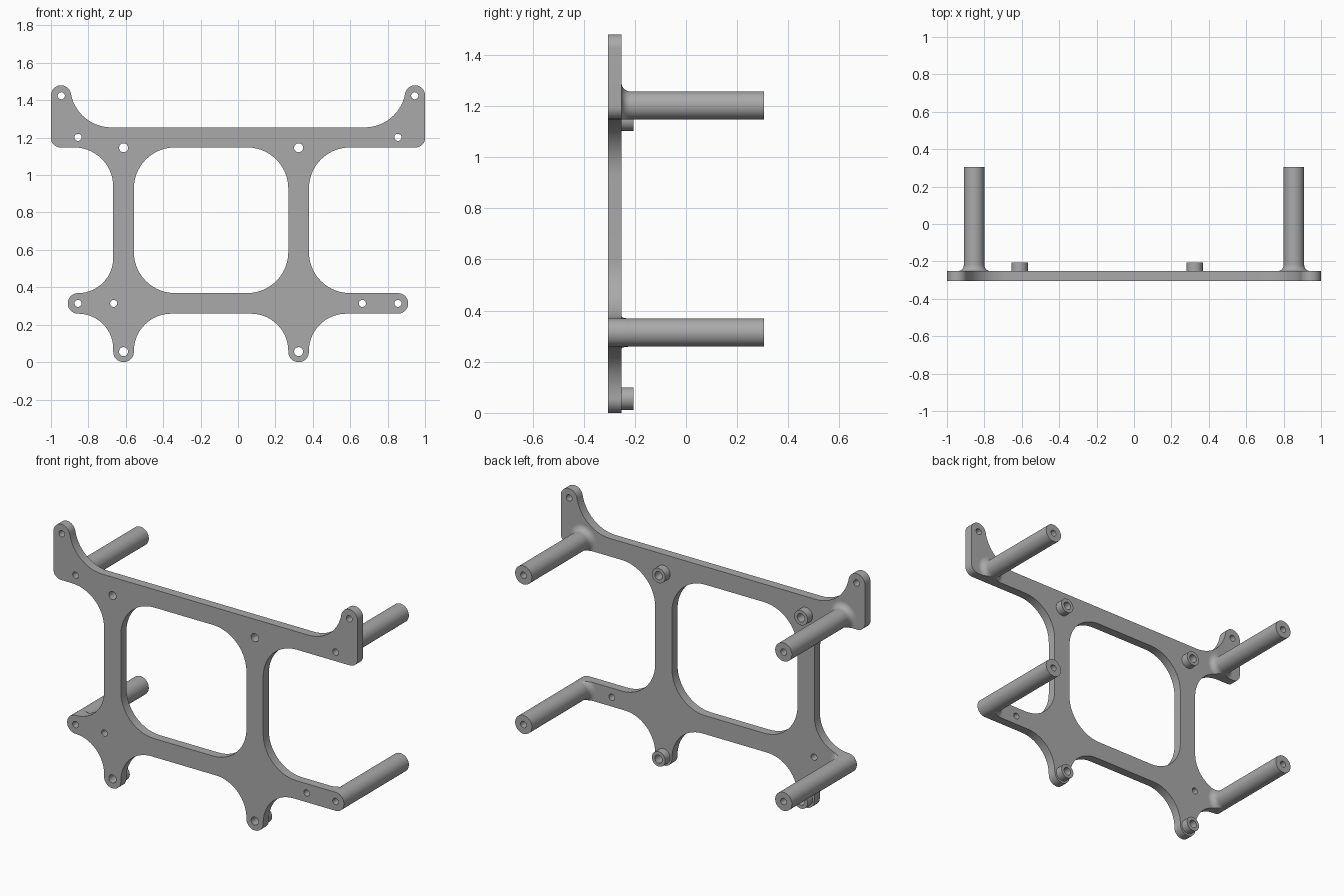
import bpy, bmesh, math
from mathutils import Vector, Matrix

cube = bpy.data.objects.get("Cube")
if cube:
    bpy.data.objects.remove(cube, do_unlink=True)

grey = bpy.data.materials.new("plain grey")
grey.use_nodes = True
colour = (0.4, 0.4, 0.4, 1)
grey.diffuse_color = colour
grey.node_tree.nodes["Principled BSDF"].inputs["Base Color"].default_value = colour

FRONT, BACK, END = -0.305, -0.252, 0.305
POST_R, BORE_R = 0.055, 0.019


def rounded(corners, steps=14):
    """Turn (x, z, radius) corners into a closed outline with tangent arcs."""
    points = []
    for i, (x, z, r) in enumerate(corners):
        p = Vector((x, z))
        a = (Vector(corners[i - 1][:2]) - p).normalized()
        b = (Vector(corners[(i + 1) % len(corners)][:2]) - p).normalized()
        half = a.angle(b) / 2
        centre = p + (a + b).normalized() * r / math.sin(half)
        start = p + a * r / math.tan(half) - centre
        sweep = start.angle_signed(p + b * r / math.tan(half) - centre)
        for k in range(steps + 1):
            # angle_signed is clockwise positive
            points.append(centre + Matrix.Rotation(-sweep * k / steps, 2) @ start)
    return points


def circle(x, z, r, steps=32):
    return [Vector((x + r * math.cos(math.tau * k / steps),
                    z + r * math.sin(math.tau * k / steps))) for k in range(steps)]


def finish(name, bm):
    bmesh.ops.remove_doubles(bm, verts=bm.verts, dist=0.0005)
    bmesh.ops.recalc_face_normals(bm, faces=bm.faces)
    mesh = bpy.data.meshes.new(name)
    bm.to_mesh(mesh)
    bm.free()
    mesh.materials.append(grey)
    obj = bpy.data.objects.new(name, mesh)
    bpy.context.collection.objects.link(obj)
    return obj


def slab(name, loops, y0, y1):
    """Filled outline with holes, extruded along y."""
    curve = bpy.data.curves.new(name + " outline", "CURVE")
    curve.dimensions, curve.fill_mode = "2D", "BOTH"
    curve.extrude = (y1 - y0) / 2
    for loop in loops:
        spline = curve.splines.new("POLY")
        spline.points.add(len(loop) - 1)
        for sp, p in zip(spline.points, loop):
            sp.co = (p.x, p.y, 0, 1)
        spline.use_cyclic_u = True
    temp = bpy.data.objects.new(name + " outline", curve)
    bpy.context.collection.objects.link(temp)
    bpy.context.view_layer.update()
    mesh = bpy.data.meshes.new_from_object(
        temp.evaluated_get(bpy.context.evaluated_depsgraph_get()))
    bpy.data.objects.remove(temp, do_unlink=True)
    bm = bmesh.new()
    bm.from_mesh(mesh)
    bpy.data.meshes.remove(mesh)
    bm.transform(Matrix.Translation((0, (y0 + y1) / 2, 0)) @ Matrix.Rotation(math.pi / 2, 4, "X"))
    return finish(name, bm)


def lathe(name, x, z, profile, steps=40):
    """Closed (radius, y) profile spun around a y-aligned axis."""
    bm = bmesh.new()
    rings = [[bm.verts.new((x + r * math.cos(math.tau * k / steps), y,
                            z + r * math.sin(math.tau * k / steps)))
              for k in range(steps)] for r, y in profile]
    for i, ring in enumerate(rings):
        other = rings[i - 1]
        for k in range(steps):
            n = (k + 1) % steps
            bm.faces.new((ring[k], ring[n], other[n], other[k]))
    return finish(name, bm)


def tube(name, x, z, inner, outer, y0, y1):
    return lathe(name, x, z, [(inner, y0), (outer, y0), (outer, y1), (inner, y1)])


# Key lines of the frame: two crossbars and two columns
TOP, UNDER, BAR_TOP, BAR_LOW = 1.255, 1.148, 0.369, 0.259
L0, L1, R0, R1 = -0.667, -0.557, 0.269, 0.379
ARM = 0.91

ear = [(-1, UNDER, 0.05), (-1, 1.48, 0.054), (-0.902, 1.48, 0.054), (-0.859, TOP, 0.22)]
right_ear = [(-x, z, r) for x, z, r in reversed(ear)]
outline = rounded(ear + right_ear + [
    (R1, UNDER, 0.22), (R1, BAR_TOP, 0.22),
    (ARM, BAR_TOP, 0.0545), (ARM, BAR_LOW, 0.0545),
    (R1, BAR_LOW, 0.2), (R1, 0, 0.0545), (R0, 0, 0.0545), (R0, BAR_LOW, 0.2),
    (L1, BAR_LOW, 0.2), (L1, 0, 0.0545), (L0, 0, 0.0545), (L0, BAR_LOW, 0.188),
    (-ARM, BAR_LOW, 0.0545), (-ARM, BAR_TOP, 0.0545),
    (L0, BAR_TOP, 0.188), (L0, UNDER, 0.21)])
window = rounded([(x, z, 0.22) for x, z in
                  ((L1, UNDER), (R0, UNDER), (R0, BAR_TOP), (L1, BAR_TOP))])

# Hole positions
posts = {"upper": 1.202, "lower": 0.314}
standoffs = {"upper": 1.146, "lower": 0.056}
columns = {"right": (L0 + L1) / 2, "left": (R0 + R1) / 2}
sides = {"right": -1, "left": 1}
holes = []
for s in sides.values():
    holes += [circle(s * 0.945, 1.424, BORE_R), circle(s * 0.665, posts["lower"], BORE_R)]
    holes += [circle(s * 0.855, z, BORE_R) for z in posts.values()]
holes += [circle(x, z, 0.024) for x in columns.values() for z in standoffs.values()]

parts = [slab("frame_plate", [outline, window] + holes, FRONT, BACK)]
trimmer = slab("flare_trimmer", [outline, window], BACK - 0.02, BACK + 0.1)
trimmer.hide_render = True

# Posts with flared roots trimmed to the plate edge
F = 0.033
flare = [(0.04, BACK - 0.005), (POST_R + F, BACK - 0.005)]
flare += [(POST_R + F * (1 - math.sin(a)), BACK + F * (1 - math.cos(a)))
          for a in (math.pi / 2 * k / 8 for k in range(9))]
flare += [(0.04, BACK + F)]
for level, z in posts.items():
    for side, s in sides.items():
        parts.append(tube(f"{level}_{side}_post", s * 0.855, z, BORE_R, POST_R, BACK - 0.002, END))
        root = lathe(f"{level}_{side}_post_root", s * 0.855, z, flare)
        cut = root.modifiers.new("trim", "BOOLEAN")
        cut.operation, cut.solver, cut.object = "INTERSECT", "EXACT", trimmer
        bpy.context.view_layer.update()
        trimmed = bpy.data.meshes.new_from_object(
            root.evaluated_get(bpy.context.evaluated_depsgraph_get()))
        root.modifiers.clear()
        root.data = trimmed
        parts.append(root)
bpy.data.objects.remove(trimmer, do_unlink=True)

# Short standoffs behind the columns
for level, z in standoffs.items():
    for side, x in columns.items():
        parts.append(tube(f"{level}_{side}_standoff", x, z, 0.024, 0.044, BACK - 0.002, -0.205))

# Smooth curved walls, sharp edges
bpy.ops.object.select_all(action="DESELECT")
for obj in parts:
    obj.select_set(True)
bpy.context.view_layer.objects.active = parts[0]
bpy.ops.object.shade_smooth_by_angle(angle=math.radians(30))
